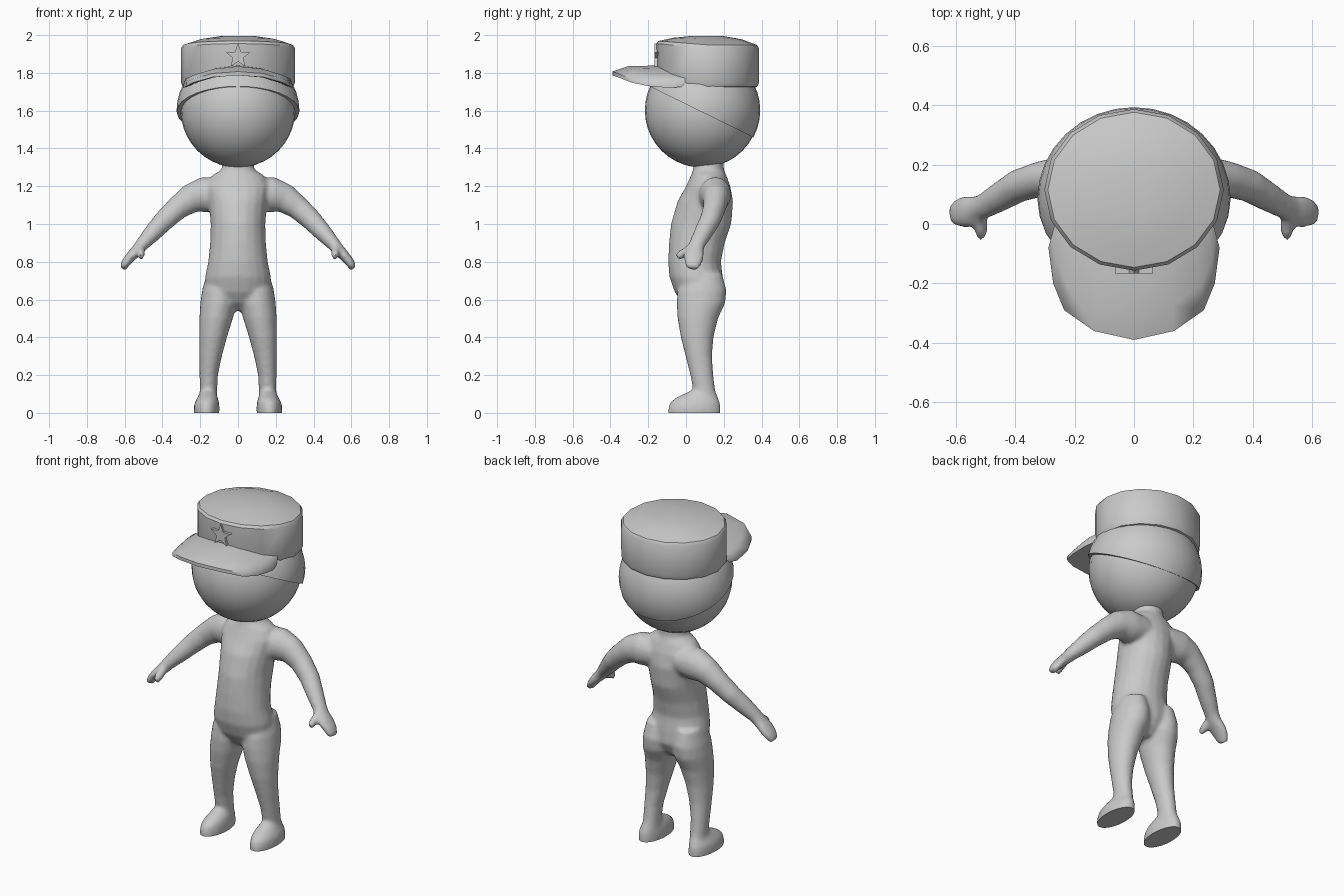
import bpy, bmesh, math
from mathutils import Vector

if "Cube" in bpy.data.objects:
    bpy.data.objects.remove(bpy.data.objects["Cube"])

grey = bpy.data.materials.new("plain grey")
grey.diffuse_color = (0.59, 0.59, 0.59, 1)
grey.use_nodes = True
grey.node_tree.nodes["Principled BSDF"].inputs["Base Color"].default_value = grey.diffuse_color


def finish(bm, name, angle=40):
    """Turn a bmesh into a smooth shaded grey object."""
    bmesh.ops.recalc_face_normals(bm, faces=bm.faces)
    me = bpy.data.meshes.new(name)
    bm.to_mesh(me)
    bm.free()
    me.materials.append(grey)
    ob = bpy.data.objects.new(name, me)
    bpy.context.collection.objects.link(ob)
    shade(ob, angle)
    return ob


def shade(ob, angle):
    bpy.ops.object.select_all(action='DESELECT')
    ob.select_set(True)
    bpy.context.view_layer.objects.active = ob
    bpy.ops.object.shade_smooth_by_angle(angle=math.radians(angle))


def skin_rings(bm, rings):
    """Bridge closed rings of points and cap both ends."""
    rows = [[bm.verts.new(p) for p in r] for r in rings]
    n = len(rows[0])
    for a, b in zip(rows, rows[1:]):
        for i in range(n):
            bm.faces.new((a[i], a[(i + 1) % n], b[(i + 1) % n], b[i]))
    bm.faces.new(rows[0])
    bm.faces.new(rows[-1])


def ellipse(c, u, v, n=20):
    c, u, v = Vector(c), Vector(u), Vector(v)
    return [c + u * math.sin(2 * math.pi * i / n) - v * math.cos(2 * math.pi * i / n)
            for i in range(n)]


def column(bm, levels):
    """Upright form from levels of (z, x0, x1, y0, y1)."""
    skin_rings(bm, [ellipse(((a + b) / 2, (c + d) / 2, z), ((b - a) / 2, 0, 0),
                            (0, (d - c) / 2, 0)) for z, a, b, c, d in levels])


def limb(bm, s, stations):
    """Tube along a path of (x, y, z, thickness radius, breadth radius)."""
    pts = [Vector((s * p[0], p[1], p[2])) for p in stations]
    rings = []
    for i, p in enumerate(pts):
        t = (pts[min(i + 1, len(pts) - 1)] - pts[max(i - 1, 0)]).normalized()
        u = t.cross(Vector((0, 1, 0))).normalized()
        v = t.cross(u)
        rings.append(ellipse(p, u * stations[i][3], v * stations[i][4], 16))
    skin_rings(bm, rings)


# Body: overlapping torso, legs, feet, arms and hands, fused into one skin
bm = bmesh.new()
torso = [(1.36, .085, .04, .20), (1.29, .085, .038, .20), (1.255, .14, .025, .215),
         (1.20, .17, 0, .235), (1.12, .155, -.045, .25), (1.0, .145, -.08, .24),
         (.9, .148, -.09, .205), (.8, .158, -.095, .185), (.72, .175, -.088, .195),
         (.64, .175, -.06, .20), (.58, .12, -.02, .17), (.54, .05, .03, .13)]
column(bm, [(z, -w, w, a, b) for z, w, a, b in torso])

leg = [(.74, .03, .165, 0, .19), (.65, .005, .19, -.045, .215), (.58, .005, .2, -.05, .208),
       (.5, .027, .205, -.045, .17), (.4, .058, .206, -.028, .146), (.3, .085, .205, -.003, .138),
       (.2, .106, .204, .022, .145), (.13, .11, .203, .036, .154), (.02, .11, .205, .04, .17)]
foot = [(.12, .122, .195, .03, .155), (.08, .106, .216, -.055, .17), (.055, .1, .23, -.085, .18),
        (.02, .098, .235, -.096, .185), (-.04, .102, .23, -.094, .182)]
arm = [(.08, .15, 1.16, .085, .085), (.18, .155, 1.155, .095, .085), (.25, .158, 1.135, .078, .07),
       (.32, .15, 1.085, .063, .06), (.39, .128, 1.02, .056, .056), (.45, .092, .955, .048, .05),
       (.505, .06, .895, .037, .043), (.53, .05, .865, .033, .045), (.56, .042, .835, .029, .055),
       (.59, .038, .80, .025, .05), (.612, .033, .765, .019, .032)]
thumb = [(.525, .045, .885, .02, .025), (.515, .012, .86, .023, .026),
         (.515, -.022, .84, .022, .025), (.512, -.046, .822, .015, .018)]
for s in (-1, 1):
    for part in (leg, foot):
        column(bm, [(z, *sorted((s * a, s * b)), c, d) for z, a, b, c, d in part])
    limb(bm, s, arm)
    limb(bm, s, thumb)
body = finish(bm, "body")
m = body.modifiers.new("fuse", 'REMESH')
m.mode, m.voxel_size = 'VOXEL', 0.011
m = body.modifiers.new("soften", 'SMOOTH')
m.factor, m.iterations = 0.5, 6
bpy.context.view_layer.objects.active = body
for name in [m.name for m in body.modifiers if m.name in ("fuse", "soften")]:
    bpy.ops.object.modifier_apply(modifier=name)

# Flat soles
bm = bmesh.new()
bm.from_mesh(body.data)
cut = bmesh.ops.bisect_plane(bm, geom=bm.verts[:] + bm.edges[:] + bm.faces[:],
                             plane_co=(0, 0, 0), plane_no=(0, 0, -1), clear_outer=True)
bmesh.ops.holes_fill(bm, edges=[e for e in bm.edges if e.is_boundary])
for f in bm.faces:
    f.material_index = 0
bm.to_mesh(body.data)
bm.free()
if not body.data.materials:
    body.data.materials.append(grey)
shade(body, 50)


def ball(radii, centre):
    bm = bmesh.new()
    bmesh.ops.create_uvsphere(bm, u_segments=32, v_segments=20, radius=1)
    bmesh.ops.scale(bm, vec=radii, verts=bm.verts)
    bmesh.ops.translate(bm, vec=centre, verts=bm.verts)
    return bm


# Head, and the tilted shell over its back and crown
finish(ball((.303, .303, .303), (0, .085, 1.602)), "head")
bm = ball((.325, .308, .305), (0, .085, 1.602))
bmesh.ops.bisect_plane(bm, geom=bm.verts[:] + bm.edges[:] + bm.faces[:],
                       plane_co=(0, -.19, 1.727), plane_no=(0, -.27, -.55), clear_outer=True)
bmesh.ops.holes_fill(bm, edges=[e for e in bm.edges if e.is_boundary])
finish(bm, "head_shell")

# Cap crown: (scale, z, rise towards the front)
bm = bmesh.new()
rings = []
for k, z, rise in [(.86, 1.718, 0), (.97, 1.728, 0), (1, 1.75, 0), (1, 1.93, .025),
                   (.96, 1.948, .022), (.66, 1.978, .012), (.3, 1.995, .004)]:
    ring = ellipse((0, .115, z), (.302 * k, 0, 0), (0, .272 * k, 0), 16)
    for p in ring:
        p.z += rise * max(0, (.115 - p.y) / .272)
    rings.append(ring)
skin_rings(bm, rings)
finish(bm, "cap_crown", 35)

# Visor: one cross-section per outline point (x, y, z of the rim)
rim = [(0, -.39, 1.795), (.135, -.36, 1.785), (.235, -.29, 1.757),
       (.272, -.2, 1.738), (.288, -.08, 1.728)]
rim = [(-x, y, z) for x, y, z in rim[:0:-1]] + rim
bm = bmesh.new()
sections = []
for x, y, z in rim:
    t = (x / .288) ** 2
    ix, iy = .87 * x, -.12 + .18 * t
    mx, my = .3 * ix + .7 * x, .3 * iy + .7 * y
    top = 1.835 - .065 * t
    sections.append([(ix, iy, top + .005), (mx, my, top), (x, y, z + .012), (x, y, z - .008),
                     (mx, my, top - .045), (ix, iy, top - .04)])
skin_rings(bm, sections)
finish(bm, "cap_visor", 50)

# Five pointed star badge
bm = bmesh.new()
star = []
for i in range(10):
    r = .068 if i % 2 == 0 else .029
    a = math.pi * i / 5
    star.append((r * math.sin(a), 1.888 + r * math.cos(a)))
skin_rings(bm, [[(x, y, z) for x, z in star] for y in (-.166, -.12)])
finish(bm, "star_badge", 20)
